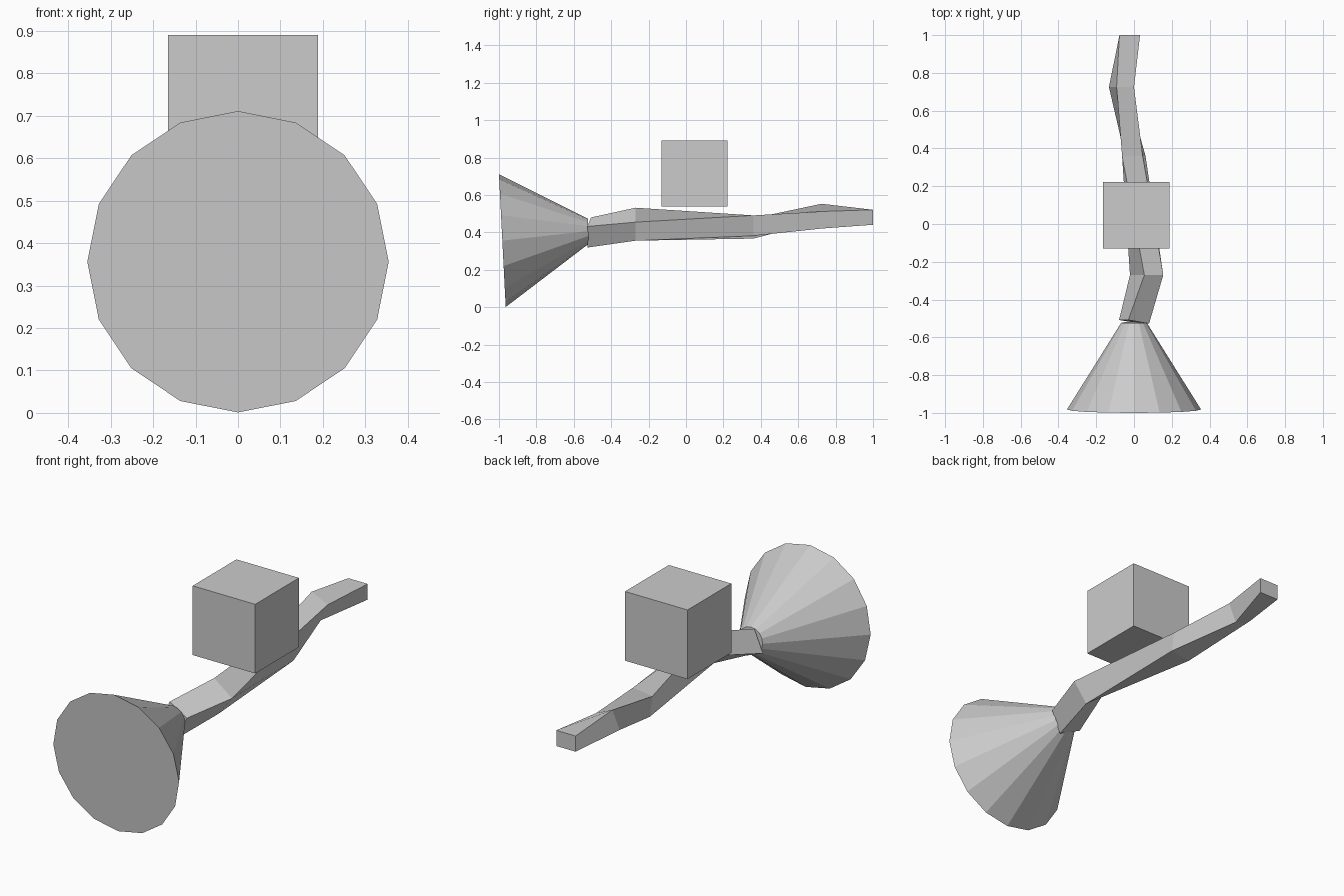
import bpy, bmesh, math

if "Cube" in bpy.data.objects:
    bpy.data.objects.remove(bpy.data.objects["Cube"])


def loft(name, rings):
    """Skin a list of equal-length point rings and cap both ends."""
    bm = bmesh.new()
    rows = [[bm.verts.new(p) for p in ring] for ring in rings]
    n = len(rows[0])
    for a, b in zip(rows, rows[1:]):
        for i in range(n):
            j = (i + 1) % n
            bm.faces.new((a[i], a[j], b[j], b[i]))
    bm.faces.new(rows[0])
    bm.faces.new(rows[-1])
    bmesh.ops.recalc_face_normals(bm, faces=bm.faces[:])
    mesh = bpy.data.meshes.new(name)
    bm.to_mesh(mesh)
    bm.free()
    obj = bpy.data.objects.new(name, mesh)
    bpy.context.collection.objects.link(obj)
    return obj


def ring(y, z, r, tilt, sides=16):
    """Circle facing -y; tilt moves its top forward and bottom back."""
    pts = []
    for i in range(sides):
        a = 2 * math.pi * i / sides
        s = math.sin(a)
        pts.append((r * math.cos(a), y - tilt * s, z + r * s))
    return pts


def section(top, right, h):
    """Four-sided tube section from its upper edge and its side height."""
    dx, dz = right[0] - top[0], right[2] - top[2]
    w = math.hypot(dx, dz)
    ox, oz = h * dz / w, -h * dx / w
    low = lambda p: (p[0] + ox, p[1], p[2] + oz)
    return [top, right, low(right), low(top)]


# Flared cone at the front
loft("flared_cone", [ring(-0.982, 0.356, 0.355, 0.018),
                     ring(-0.522, 0.407, 0.067, 0.003)])

# Twisting, bending square tube
loft("bent_tube", [
    section((-0.03, -0.508, 0.48), (0.08, -0.527, 0.432), 0.123),
    section((0.055, -0.27, 0.532), (0.155, -0.27, 0.455), 0.125),
    section((-0.063, 0.36, 0.476), (0.046, 0.36, 0.491), 0.11),
    section((-0.092, 0.725, 0.553), (0.0, 0.725, 0.512), 0.10),
    section((-0.077, 1.0, 0.521), (0.032, 1.0, 0.521), 0.08),
])

# Cube floating above the tube
bpy.ops.mesh.primitive_cube_add(size=0.353, location=(0.012, 0.046, 0.714))
bpy.context.object.name = "cube_block"
